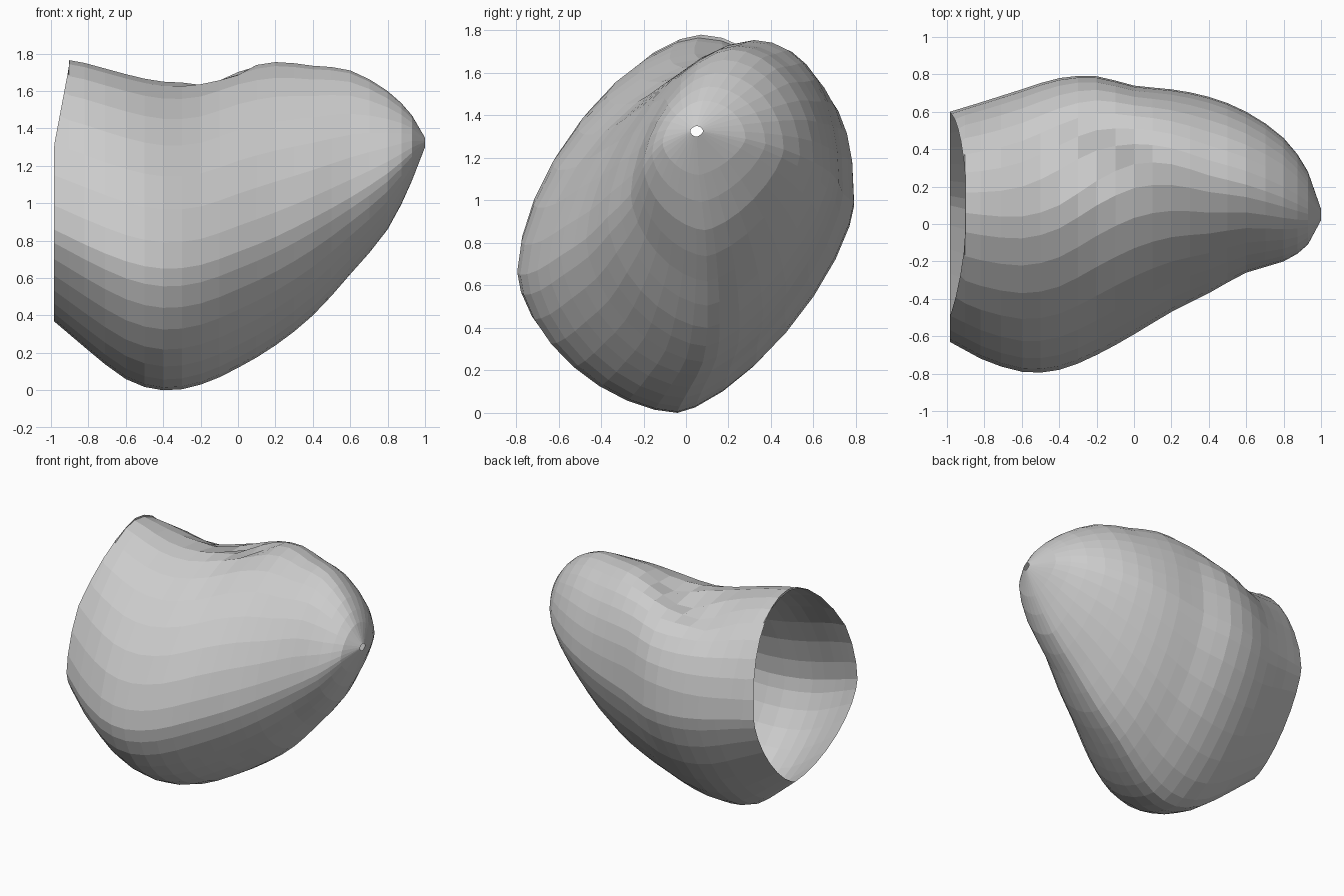
import bpy, bmesh
from math import sin, cos, pi, exp, hypot

if "Cube" in bpy.data.objects:
    bpy.data.objects.remove(bpy.data.objects["Cube"])

# Cross-sections along x: x, top(y,z), bottom(y,z), front(y,z), back(y,z)
SECTIONS = [
    (-0.985, 0.07, 1.78, 0.10, 0.37, -0.63, 0.86, 0.60, 1.02),
    (-0.82, 0.05, 1.75, 0.06, 0.23, -0.72, 0.78, 0.65, 1.00),
    (-0.60, 0.04, 1.69, 0.00, 0.06, -0.79, 0.69, 0.72, 0.97),
    (-0.40, 0.10, 1.65, -0.04, 0.00, -0.78, 0.65, 0.78, 0.97),
    (-0.20, 0.23, 1.66, -0.03, 0.03, -0.70, 0.67, 0.79, 0.99),
    (0.00, 0.32, 1.725, 0.02, 0.12, -0.59, 0.74, 0.74, 1.03),
    (0.20, 0.32, 1.755, 0.08, 0.24, -0.47, 0.82, 0.72, 1.08),
    (0.40, 0.26, 1.735, 0.10, 0.40, -0.37, 0.92, 0.68, 1.13),
    (0.60, 0.21, 1.71, 0.10, 0.62, -0.26, 1.03, 0.60, 1.18),
    (0.80, 0.14, 1.60, 0.09, 0.86, -0.20, 1.16, 0.46, 1.24),
    (0.93, 0.08, 1.47, 0.06, 1.12, -0.11, 1.27, 0.28, 1.29),
    (1.00, 0.05, 1.35, 0.05, 1.30, 0.02, 1.325, 0.08, 1.325),
]
SEGS = 32


def midpoint(i):
    """Smooth section halfway between i and i + 1."""
    n = len(SECTIONS) - 1
    a, b = SECTIONS[max(i - 1, 0)], SECTIONS[i]
    c, d = SECTIONS[i + 1], SECTIONS[min(i + 2, n)]
    if i == 0 or i == n - 1:
        return tuple((q + r) / 2 for q, r in zip(b, c))
    return tuple((9 * (q + r) - p - s) / 16 for p, q, r, s in zip(a, b, c, d))


def power(v, p):
    return abs(v) ** p


def ring(sec, rim):
    x, ty, tz, by, bz, fy, fz, ky, kz = sec
    # Upper back swells into a lobe mid-way along
    lobe = 1.03 - 0.28 * exp(-((x + 0.25) / 0.42) ** 2)
    pts = []
    for k in range(SEGS):
        t = 2 * pi * k / SEGS
        s, c = sin(t), cos(t)
        top, back = c >= 0, s >= 0
        my, ez = (ty, tz) if top else (by, bz)
        ey, mz = (ky, kz) if back else (fy, fz)
        # Fullness of each quarter
        p = (lobe if back else 1.2) if top else (1.4 if back else 1.18)
        y = my + (ey - my) * power(s, p)
        z = mz + (ez - mz) * power(c, p)
        px = x
        if rim:  # upper lip leans inwards, sooner at the back
            lo = 1.1 if back else 1.3
            px += 0.085 * max(0, min(1, (z - lo) / (1.75 - lo)))
        elif z > 1.1:  # furrow between lip and lobe
            u = max(0, min(1, (x + 0.5) / 0.42))
            d = hypot(x - (-0.5 + 0.42 * u), y - (0.43 - 0.13 * u))
            z -= 0.06 * exp(-(d / 0.12) ** 2)
        pts.append((px, y, z))
    return pts


# Open shell
secs = []
for i, s in enumerate(SECTIONS):
    secs.append(s)
    if i < len(SECTIONS) - 2:
        secs.append(midpoint(i))
bm = bmesh.new()
rings = [[bm.verts.new(p) for p in ring(s, i == 0)] for i, s in enumerate(secs)]
for a, b in zip(rings, rings[1:]):
    for k in range(SEGS):
        j = (k + 1) % SEGS
        bm.faces.new((a[k], a[j], b[j], b[k]))
bmesh.ops.recalc_face_normals(bm, faces=bm.faces)
me = bpy.data.meshes.new("hollow_shell")
bm.to_mesh(me)
bm.free()
bpy.context.collection.objects.link(bpy.data.objects.new("hollow_shell", me))
